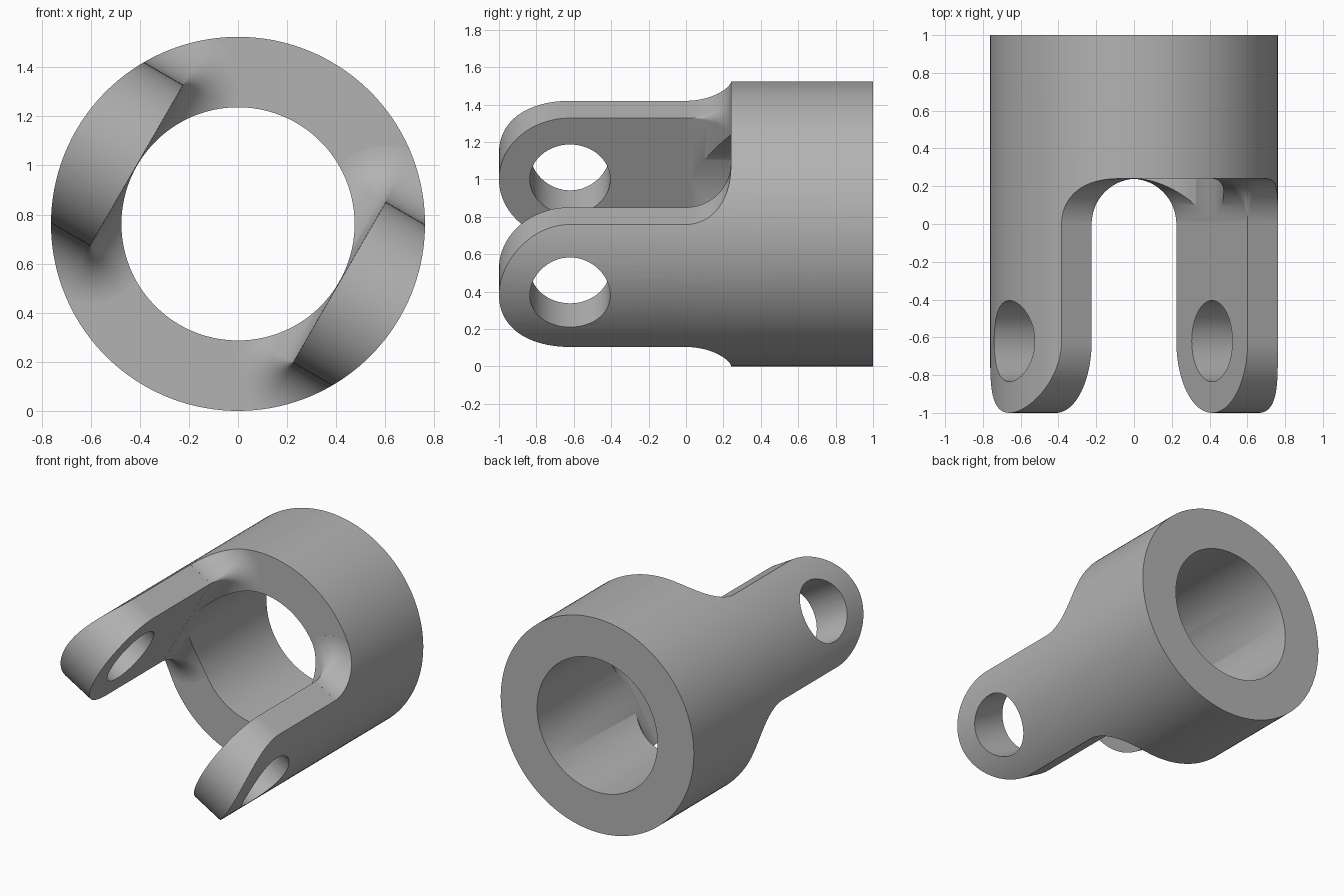
import bpy, bmesh
from math import sin, cos, pi, radians, sqrt
from mathutils import Matrix

if "Cube" in bpy.data.objects:
    bpy.data.objects.remove(bpy.data.objects["Cube"])

R_OUT, R_BORE = 0.762, 0.475      # sleeve radii
FACE_Y, FILLET = 0.24, 0.24       # shoulder plane and fillet radius
FLAT, HALF = 0.477, 0.378         # inner flat of the arms, half arm width
PIN_Y, PIN_R = -0.62, 0.215       # cross hole


def new_object(name, bm):
    bmesh.ops.recalc_face_normals(bm, faces=bm.faces)
    mesh = bpy.data.meshes.new(name)
    bm.to_mesh(mesh)
    bm.free()
    ob = bpy.data.objects.new(name, mesh)
    bpy.context.collection.objects.link(ob)
    return ob


def loft(name, loops):
    """Solid skinned through loops of equal length, capped at both ends."""
    bm = bmesh.new()
    rings = [[bm.verts.new(p) for p in loop] for loop in loops]
    n = len(rings[0])
    for a, b in zip(rings, rings[1:]):
        for i in range(n):
            j = (i + 1) % n
            bm.faces.new((a[i], a[j], b[j], b[i]))
    bm.faces.new(rings[0])
    bm.faces.new(rings[-1])
    return new_object(name, bm)


def cylinder(name, radius, axis, y=0, segments=128):
    bm = bmesh.new()
    bmesh.ops.create_cone(bm, cap_ends=True, segments=segments, radius1=radius,
                          radius2=radius, depth=4,
                          matrix=Matrix.Translation((0, y, 0)) @ Matrix.Rotation(pi / 2, 4, axis))
    return new_object(name, bm)


def combine(target, other, operation):
    mod = target.modifiers.new(operation, 'BOOLEAN')
    mod.operation, mod.solver, mod.object = operation, 'EXACT', other
    bpy.context.view_layer.objects.active = target
    bpy.ops.object.modifier_apply(modifier=mod.name)
    bpy.data.objects.remove(other)


# Sleeve block, later trimmed to a round sleeve
bm = bmesh.new()
bmesh.ops.create_cube(bm, size=1, matrix=Matrix.Translation((0, (FACE_Y + 1) / 2, 0))
                      @ Matrix.Diagonal((2.4, 1 - FACE_Y, 2.4, 1)))
yoke = new_object("fork_yoke", bm)

for s in (1, -1):
    # Arm with a round end
    outline = [(PIN_Y - (1 + PIN_Y) * cos(t), HALF * sin(t))
               for t in (pi * i / 48 - pi / 2 for i in range(49))]
    outline = [(0.3, -HALF)] + outline + [(0.3, HALF)]
    arm = loft("arm", [[(s * u, y, s * v) for y, v in outline] for u in (FLAT, 1.0)])

    # Concave fillet that flares from the arm into the shoulder
    loops = []
    for k in range(21):
        t = radians(3 + 85 * k / 20)
        d = FILLET * (1 - cos(t))
        corner = [(FLAT - d * cos(a), HALF + d * sin(a))
                  for a in (pi / 2 * i / 16 for i in range(17))]
        section = [(1.05, -HALF - d)] + [(u, -v) for u, v in reversed(corner)] \
            + corner + [(1.05, HALF + d)]
        loops.append([(s * u, FILLET * sin(t) + FACE_Y - FILLET, s * v) for u, v in section])
    loops.append([(x, 0.32, z) for x, y, z in loops[-1]])
    flare = loft("flare", loops)
    combine(yoke, arm, 'UNION')
    combine(yoke, flare, 'UNION')

# Trim to the outer cylinder, then drill the bore and the pin hole
combine(yoke, cylinder("outer_trim", R_OUT, 'X'), 'INTERSECT')
combine(yoke, cylinder("bore", R_BORE, 'X'), 'DIFFERENCE')
combine(yoke, cylinder("pin_hole", PIN_R, 'Y', PIN_Y, 64), 'DIFFERENCE')

# Turn the fork and stand it on the ground
yoke.data.transform(Matrix.Translation((0, 0, R_OUT)) @ Matrix.Rotation(radians(30), 4, 'Y'))

steel = bpy.data.materials.new("plain grey")
steel.diffuse_color = (0.45, 0.45, 0.45, 1)
steel.use_nodes = True
steel.node_tree.nodes["Principled BSDF"].inputs["Base Color"].default_value = steel.diffuse_color
yoke.data.materials.clear()
yoke.data.materials.append(steel)
for p in yoke.data.polygons:
    p.material_index = 0

bpy.ops.object.select_all(action='DESELECT')
yoke.select_set(True)
bpy.context.view_layer.objects.active = yoke
bpy.ops.object.shade_smooth_by_angle(angle=radians(30))
